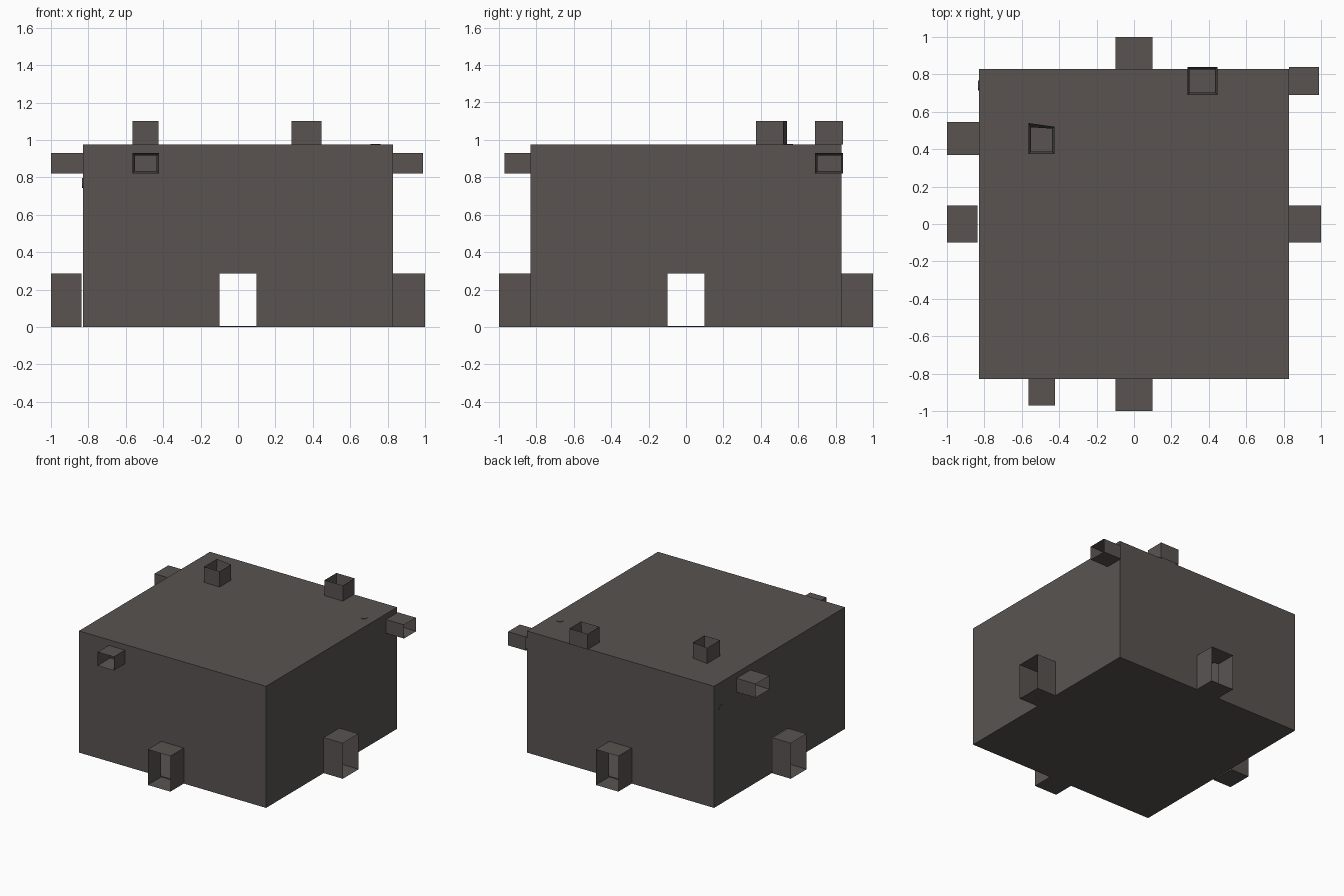
import bpy, bmesh
from mathutils import Vector

if "Cube" in bpy.data.objects:
    bpy.data.objects.remove(bpy.data.objects["Cube"])

W, H = 0.83, 0.975       # half width and height of the hall
DOOR = (-0.1, 0.1, 0.005, 0.285)
RIM = 0.013              # how much a vent narrows towards the wall

stone = bpy.data.materials.new("dark warm grey")
stone.diffuse_color = (0.100, 0.088, 0.083, 1)
stone.use_nodes = True
stone.node_tree.nodes["Principled BSDF"].inputs["Base Color"].default_value = stone.diffuse_color


def make(name, faces):
    """Build an object from a list of faces given as point lists."""
    bm = bmesh.new()
    for f in faces:
        bm.faces.new([bm.verts.new(p) for p in f])
    bmesh.ops.remove_doubles(bm, verts=bm.verts, dist=0.0005)
    bmesh.ops.recalc_face_normals(bm, faces=bm.faces)
    me = bpy.data.meshes.new(name)
    bm.to_mesh(me)
    bm.free()
    me.materials.append(stone)
    ob = bpy.data.objects.new(name, me)
    bpy.context.collection.objects.link(ob)
    return ob


def place(axis, a, b, d):
    """Point at depth d along axis, with the other two coordinates a, b."""
    p = [a, b]
    p.insert(axis, d)
    return Vector(p)


def panel(axis, d, rect, holes):
    """Flat wall with rectangular holes, cut as a grid."""
    us = sorted({rect[0], rect[1], *[v for h in holes for v in h[:2]]})
    vs = sorted({rect[2], rect[3], *[v for h in holes for v in h[2:]]})
    out = []
    for u0, u1 in zip(us, us[1:]):
        for v0, v1 in zip(vs, vs[1:]):
            cu, cv = (u0 + u1) / 2, (v0 + v1) / 2
            if not any(h[0] < cu < h[1] and h[2] < cv < h[3] for h in holes):
                out.append([place(axis, *c, d) for c in
                            ((u0, v0), (u1, v0), (u1, v1), (u0, v1))])
    return out


def corners(r):
    return [(r[0], r[2]), (r[1], r[2]), (r[1], r[3]), (r[0], r[3])]


def tube(axis, near, far, d0, d1):
    a = [place(axis, *c, d0) for c in near]
    b = [place(axis, *c, d1) for c in far]
    return [[a[i], a[(i + 1) % 4], b[(i + 1) % 4], b[i]] for i in range(4)]


def inset(r):
    return (r[0] + RIM, r[1] - RIM, r[2] + RIM, r[3] - RIM)


# vents: name -> axis, wall depth, outer end, rectangle
vents = {
    "front_vent": (1, -W, -0.97, (-0.565, -0.422, 0.82, 0.93)),
    "left_vent": (0, -W, -1.0, (0.37, 0.545, 0.82, 0.93)),
    "right_vent": (0, W, 0.99, (0.69, 0.84, 0.82, 0.93)),
    "roof_vent_left": (2, H, 1.10, (-0.565, -0.425, 0.375, 0.53)),
    "roof_vent_right": (2, H, 1.10, (0.285, 0.447, 0.69, 0.84)),
}


def vent_holes(axis, d):
    return [inset(v[3]) for v in vents.values() if v[0] == axis and v[1] == d]


# hall shell with door and vent openings
shell = []
for axis in (0, 1):
    for d in (-W, W):
        shell += panel(axis, d, (-W, W, 0.0, H), [DOOR] + vent_holes(axis, d))
shell += panel(2, H, (-W, W, -W, W), vent_holes(2, H))
shell += panel(2, 0.0, (-W, W, -W, W), [])
make("hall", shell)

# door passages on all four sides; the left one stands slightly off the wall
passage = corners((-0.1, 0.1, 0.0, 0.285))
for name, axis, d0, d1 in (("front_passage", 1, -W, -1), ("back_passage", 1, W, 1),
                           ("left_passage", 0, -W - 0.008, -1), ("right_passage", 0, W, 1)):
    make(name, tube(axis, passage, passage, d0, d1))

# vent ducts: straight outside, narrowing inside
for name, (axis, d0, d1, r) in vents.items():
    outer, inner = corners(r), corners(inset(r))
    if name == "roof_vent_left":          # skewed back wall
        outer[3] = (r[0], 0.54)
        outer[2] = (r[1], 0.52)
        inner[2] = (r[1] - RIM, 0.51)
    make(name, tube(axis, outer, outer, d0, d1) + tube(axis, inner, outer, d0, d1))

# small round roof cap
bpy.ops.mesh.primitive_cylinder_add(vertices=12, radius=0.026, depth=0.006,
                                    location=(0.735, 0.546, H))
cap = bpy.context.object
cap.name = "roof_cap"
cap.data.materials.append(stone)

# small stud on the left wall
bpy.ops.mesh.primitive_cylinder_add(vertices=12, radius=0.026, depth=0.006,
                                    location=(-W, 0.74, 0.77), rotation=(0, 1.5708, 0))
stud = bpy.context.object
stud.name = "wall_stud"
stud.data.materials.append(stone)
